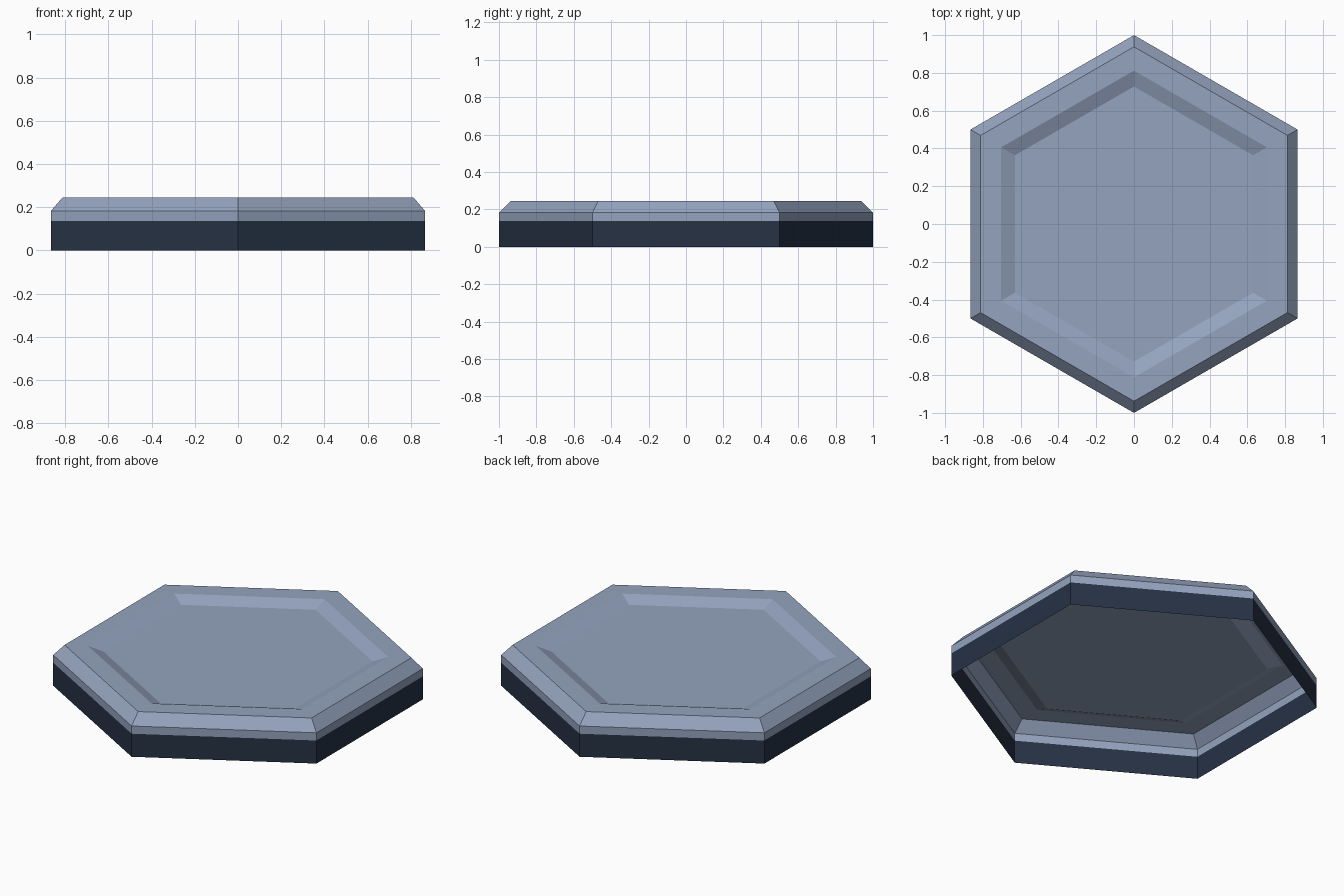
import bpy, bmesh, math

if "Cube" in bpy.data.objects:
    bpy.data.objects.remove(bpy.data.objects["Cube"])


def srgb(r, g, b):
    def lin(c):
        c /= 255
        return c / 12.92 if c <= 0.04045 else ((c + 0.055) / 1.055) ** 2.4
    return (lin(r), lin(g), lin(b), 1.0)


def material(name, colour):
    mat = bpy.data.materials.new(name)
    mat.diffuse_color = colour
    mat.use_nodes = True
    mat.node_tree.nodes["Principled BSDF"].inputs["Base Color"].default_value = mat.diffuse_color
    return mat


def hex_shell(name, profile, mat, capped=False):
    """Six-sided open shell from (corner radius, height) pairs, bottom outside first."""
    bm = bmesh.new()
    rings = []
    for r, z in profile:
        angles = [math.radians(30 + 60 * i) for i in range(6)]
        rings.append([bm.verts.new((r * math.cos(a), r * math.sin(a), z)) for a in angles])
    for low, high in zip(rings, rings[1:]):
        for i in range(6):
            j = (i + 1) % 6
            bm.faces.new((low[i], low[j], high[j], high[i]))
    if capped:
        bm.faces.new(rings[-1])
    mesh = bpy.data.meshes.new(name)
    bm.to_mesh(mesh)
    bm.free()
    mesh.materials.append(mat)
    obj = bpy.data.objects.new(name, mesh)
    bpy.context.collection.objects.link(obj)
    return obj


slate = material("slate_blue_grey", srgb(148, 163, 190))
navy = material("dark_navy", srgb(38, 50, 69))

# Dark lower band, open underneath
hex_shell("base_band", [(1.0, 0.0), (1.0, 0.137)], navy)

# Light upper tile: rim, chamfer, flat border, sloped recess and floor
hex_shell("tile_top", [(1.0, 0.137), (1.0, 0.183), (0.938, 0.245),
                       (0.812, 0.245), (0.728, 0.214)], slate, capped=True)
